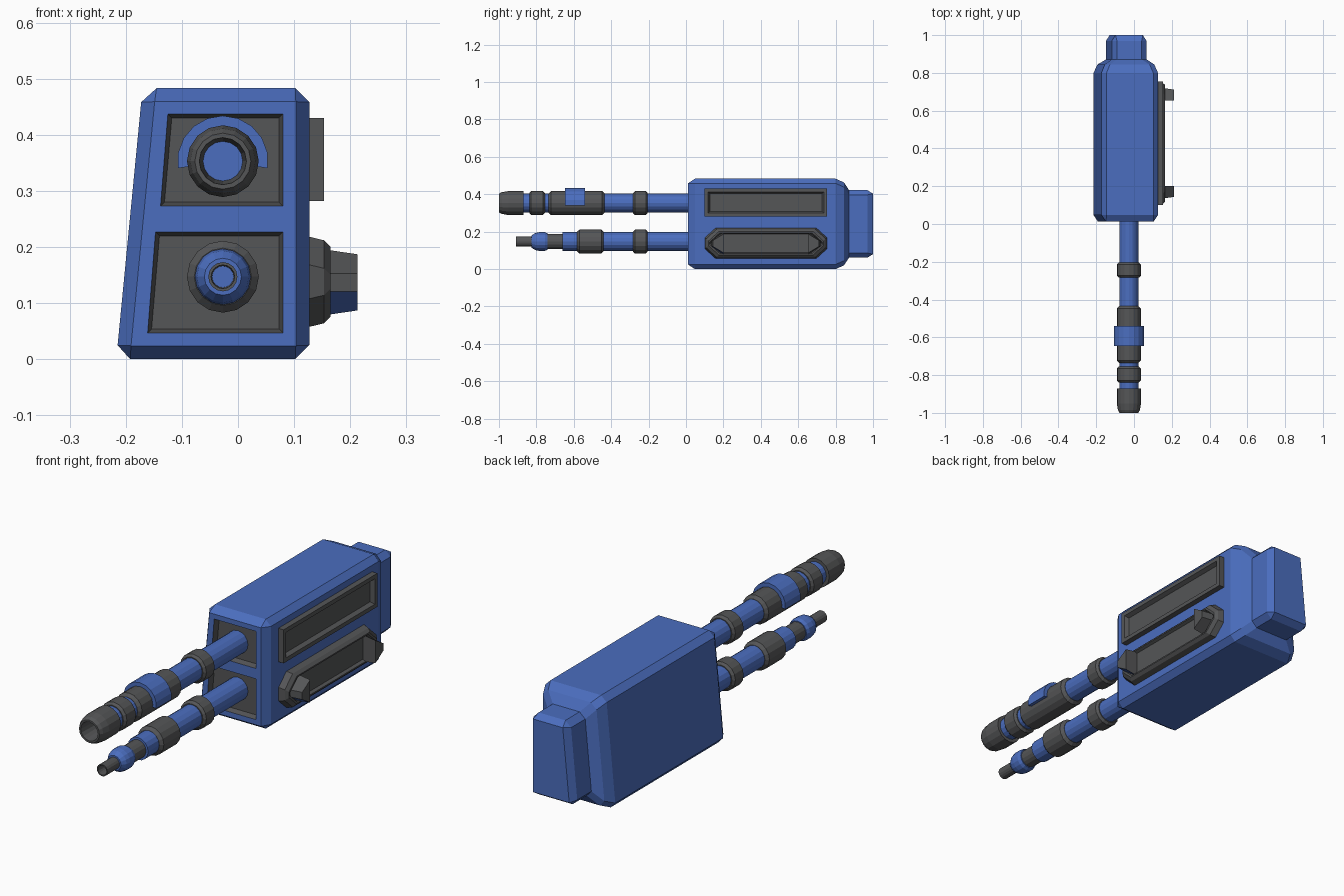
import bpy, bmesh, math
from mathutils import Vector

cube = bpy.data.objects.get("Cube")
if cube:
    bpy.data.objects.remove(cube)


def material(name, rgb):
    m = bpy.data.materials.new(name)
    m.use_nodes = True
    m.diffuse_color = (*rgb, 1)
    m.node_tree.nodes["Principled BSDF"].inputs["Base Color"].default_value = (*rgb, 1)
    return m


BLUE = material("blue paint", (0.07, 0.155, 0.52))
GREY = material("dark grey metal", (0.09, 0.092, 0.095))


def finish(name, bm, *mats):
    bmesh.ops.remove_doubles(bm, verts=bm.verts, dist=1e-5)
    bmesh.ops.recalc_face_normals(bm, faces=bm.faces)
    mesh = bpy.data.meshes.new(name)
    bm.to_mesh(mesh)
    bm.free()
    for m in mats:
        mesh.materials.append(m)
    ob = bpy.data.objects.new(name, mesh)
    bpy.context.collection.objects.link(ob)
    return ob


def bridge(bm, rings, first=True, last=True, index=0):
    """Skin a list of point rings; returns the vertex rings."""
    vs = [[bm.verts.new(p) for p in ring] for ring in rings]
    n = len(vs[0])
    for a, b in zip(vs, vs[1:]):
        for i in range(n):
            j = (i + 1) % n
            bm.faces.new((a[i], a[j], b[j], b[i])).material_index = index
    if first:
        bm.faces.new(vs[0]).material_index = index
    if last:
        bm.faces.new(vs[-1]).material_index = index
    return vs


def loft(name, rings, *mats):
    bm = bmesh.new()
    bridge(bm, rings)
    return finish(name, bm, *mats)


# Housing cross-section: slanted left wall, chamfered corners
def quad(inset):
    lo, hi = inset, 0.483 - inset
    left = lambda z: -0.217 + 0.097 * z + inset
    return [Vector(p) for p in ((left(lo), lo), (0.127 - inset, lo),
                                (0.127 - inset, hi), (left(hi), hi))]


def section(y, inset, chamfer):
    q = quad(inset)
    pts = []
    for i, p in enumerate(q):
        for other in (q[i - 1], q[(i + 1) % 4]):
            pts.append(p + (other - p).normalized() * chamfer)
    return [(p.x, y, p.y) for p in pts]


# Main housing with two recesses in the front face
FRONT = 0.012
bm = bmesh.new()
bridge(bm, [section(FRONT, 0.024, 0), section(0.048, 0, 0.025),
            section(0.8, 0, 0.025), section(0.845, 0.02, 0.025),
            section(0.872, 0.062, 0.025)], first=False)


def recess(z0, z1, x0, x1):
    def ring(d, y):
        return [(x0 + d, y, z0 + d), (0.08 - d, y, z0 + d),
                (0.08 - d, y, z1 - d), (x1 + d, y, z1 - d)]
    return bridge(bm, [ring(0, FRONT), ring(0.007, FRONT + 0.025)], first=False, index=1)[0]


L = recess(0.047, 0.227, -0.161, -0.147)
U = recess(0.273, 0.437, -0.138, -0.125)
O = [bm.verts.new((p.x, FRONT, p.y)) for p in quad(0.024)]
for f in ((O[0], O[1], L[1], L[0]), (O[1], O[2], U[2], U[1], L[2], L[1]),
          (O[3], O[0], L[0], L[3], U[0], U[3]), (O[2], O[3], U[3], U[2]),
          (L[3], L[2], U[1], U[0])):
    bm.faces.new(f)
finish("housing", bm, BLUE, GREY)

# Rear block
loft("rear_block", [section(0.86, 0.061, 0.025), section(0.97, 0.061, 0.025),
                    section(1.0, 0.08, 0)], BLUE)


# Barrel parts turned about the y axis
def lathe(name, z, profile, mat, n=16):
    loft(name, [[(-0.027 + r * math.cos(k * math.tau / n), y,
                  z + r * math.sin(k * math.tau / n)) for k in range(n)]
                for y, r in profile], mat)


def collar(name, z, y0, y1, r, mat=GREY, b=0.01):
    lathe(name, z, [(y0, r - b), (y0 + b, r), (y1 - b, r), (y1, r - b)], mat)


UP, LOW = 0.353, 0.147
for label, z, tip in (("upper", UP, -0.88), ("lower", LOW, -0.66)):
    lathe(label + "_barrel_tube", z, [(tip, 0.05), (0.04, 0.05)], BLUE)
    collar(label + "_barrel_ring", z, -0.283, -0.205, 0.064)

# Upper barrel
collar("upper_grip", UP, -0.735, -0.435, 0.064, b=0.013)
collar("upper_front_ring", UP, -0.838, -0.755, 0.064)
lathe("upper_muzzle", UP, [(-0.87, 0.064), (-0.95, 0.064), (-0.985, 0.058), (-1, 0.05),
                           (-1, 0.042), (-0.9, 0.035)], GREY)
lathe("upper_bore", UP, [(-0.905, 0.0355), (-0.9, 0.035)], BLUE)

# Half sleeve over the upper barrel
angles = [math.radians(-9 + 198 * k / 10) for k in range(11)]


def arch(y):
    arc = lambda r, seq: [(-0.027 + r * math.cos(a), y, UP + r * math.sin(a)) for a in seq]
    return arc(0.081, angles) + arc(0.06, reversed(angles))


loft("half_sleeve", [arch(-0.647), arch(-0.54)], BLUE)

# Lower barrel
collar("lower_grip", LOW, -0.583, -0.44, 0.064, b=0.013)
lathe("lower_neck", LOW, [(-0.75, 0.04), (-0.65, 0.04)], GREY)
lathe("lower_nose", LOW, [(-0.825, 0.033), (-0.805, 0.046), (-0.785, 0.05),
                          (-0.755, 0.05), (-0.74, 0.044)], BLUE)
lathe("lower_tip", LOW, [(-0.82, 0.026), (-0.91, 0.026), (-0.91, 0.021), (-0.85, 0.019)], GREY)
lathe("lower_bore", LOW, [(-0.855, 0.0195), (-0.85, 0.019)], BLUE)


# Side panels on the left wall, with sunken centres
def panel_ring(x, inset, z0, z1, cy, cz):
    y0, y1, z0, z1 = 0.1 + inset, 0.755 - inset, z0 + inset, z1 - inset
    return [(x, y0, z0 + cz), (x, y0 + cy, z0), (x, y1 - cy, z0), (x, y1, z0 + cz),
            (x, y1, z1 - cz), (x, y1 - cy, z1), (x, y0 + cy, z1), (x, y0, z1 - cz)]


def panel(name, z0, z1, cy, cz, steps):
    loft(name, [panel_ring(x, d, z0, z1, cy, cz) for x, d in steps], GREY)


panel("upper_side_panel", 0.282, 0.43, 0, 0,
      [(0.12, 0), (0.153, 0), (0.153, 0.018), (0.135, 0.027)])
panel("lower_side_panel", 0.056, 0.22, 0.055, 0.05,
      [(0.12, 0), (0.153, 0.008), (0.165, 0.02), (0.165, 0.026), (0.152, 0.032)])


# Tapered wedge knobs at both ends of the lower panel
def knob(name, tip, inner):
    def ring(x, half, shrink):
        t = tip + (inner - tip) * shrink
        return [(x, t, 0.137 - 0.016), (x, inner, 0.137 - half),
                (x, inner, 0.137 + half), (x, t, 0.137 + 0.016)]
    return loft(name, [ring(0.145, 0.06, 0), ring(0.213, 0.05, 0.15)], GREY, BLUE)


front_knob = knob("front_knob", 0.134, 0.2)
knob("rear_knob", 0.721, 0.655)
for f in front_knob.data.polygons:
    if f.normal.y < -0.2 and f.normal.z < -0.2:
        f.material_index = 1
